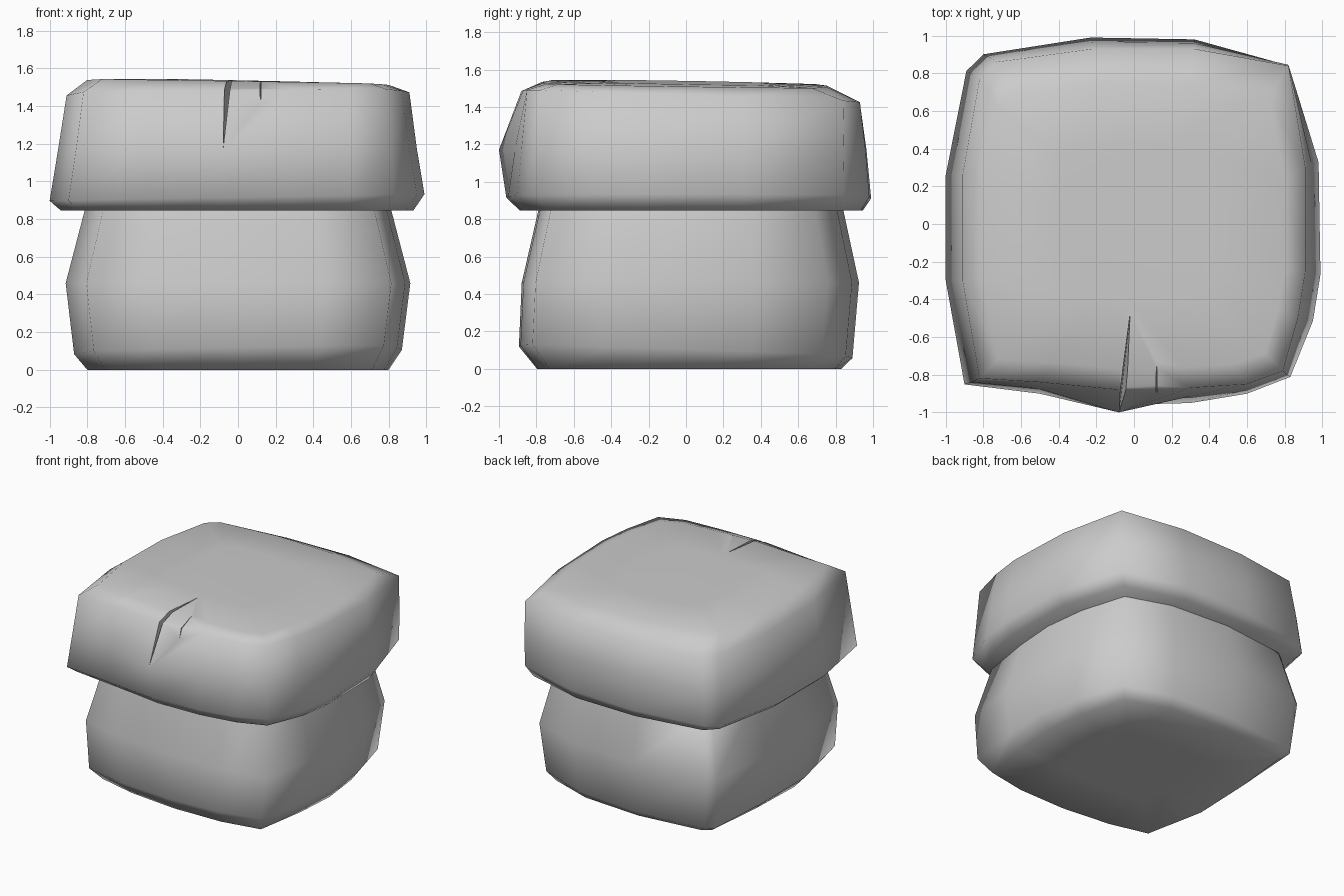
import bpy, bmesh

cube = bpy.data.objects.get("Cube")
if cube:
    bpy.data.objects.remove(cube)

stone = bpy.data.materials.new("grey stone")
stone.use_nodes = True
colour = (0.6, 0.6, 0.6, 1)
stone.diffuse_color = colour
stone.node_tree.nodes["Principled BSDF"].inputs["Base Color"].default_value = colour


def make_object(name, bm):
    bmesh.ops.recalc_face_normals(bm, faces=bm.faces)
    mesh = bpy.data.meshes.new(name)
    bm.to_mesh(mesh)
    bm.free()
    mesh.materials.append(stone)
    obj = bpy.data.objects.new(name, mesh)
    bpy.context.collection.objects.link(obj)
    return obj


def loft(name, rings):
    """Stack scaled outlines; ring = outline, z, x scale, y scale, y shift, x tilt, y tilt."""
    bm = bmesh.new()
    loops = []
    for outline, z, sx, sy, dy, tx, ty in rings:
        loops.append([bm.verts.new((x * sx, y * sy + dy, z + tx * x + ty * y))
                      for x, y in outline])
    n = len(loops[0])
    for low, high in zip(loops, loops[1:]):
        for i in range(n):
            j = (i + 1) % n
            bm.faces.new((low[i], low[j], high[j], high[i]))
    bm.faces.new(loops[0][::-1])
    bm.faces.new(loops[-1])
    return make_object(name, bm)


def cut_crack(target, name, points):
    """Carve the convex hull of a few points out of the target."""
    bm = bmesh.new()
    for p in points:
        bm.verts.new(p)
    bmesh.ops.convex_hull(bm, input=bm.verts)
    cutter = make_object(name, bm)
    cutter.hide_render = True
    cutter.hide_viewport = True
    cut = target.modifiers.new(name, "BOOLEAN")
    cut.operation = "DIFFERENCE"
    cut.solver = "EXACT"
    cut.object = cutter


def smooth(obj, angle):
    bpy.ops.object.select_all(action="DESELECT")
    obj.select_set(True)
    bpy.context.view_layer.objects.active = obj
    bpy.ops.object.shade_smooth_by_angle(angle=angle)


# Lower block: bulging at mid height
block = [(-.88, -.82), (-.5, -.91), (0, -.96), (.5, -.95), (.89, -.88),
         (.97, -.4), (1, 0), (.95, .4), (.82, .82), (.4, .96),
         (-.2, 1), (-.85, .93), (-.92, .88), (-.98, .3), (-1, -.25)]
lower_block = loft("lower_block", [
    (block, 0, .4, .4, 0, 0, 0),
    (block, 0, .8, .83, 0, 0, 0),
    (block, .09, .87, .91, -.02, .015, -.03),
    (block, .46, .915, .92, .005, 0, 0),
    (block, .9, .8, .82, .01, 0, 0)])

# Upper slab: overhangs the block and tapers to a rim, with a ridge on the front
slab_base = [(-.9, -.86), (-.5, -.91), (-.08, -.97), (.3, -.96), (.6, -.91),
             (.83, -.82), (.95, -.52), (.99, -.27), (.98, .33), (.82, .85),
             (.32, .99), (-.23, 1), (-.8, .91), (-.89, .82), (-1, .26), (-1, -.3)]
slab_rim = [(-.82, -.82), (-.5, -.84), (-.08, -.88), (.3, -.87), (.6, -.85),
            (.79, -.78), (.87, -.5), (.91, -.25), (.91, .3), (.82, .84),
            (.32, .93), (-.22, .93), (-.73, .86), (-.82, .77), (-.91, .26), (-.91, -.3)]
slab_waist = [((a + c) / 2, (b + d) / 2) for (a, b), (c, d) in zip(slab_base, slab_rim)]
slab_waist[2] = (-.08, -1)
upper_slab = loft("upper_slab", [
    (slab_base, .845, .4, .4, .02, 0, 0),
    (slab_base, .845, .94, .93, .015, 0, 0),
    (slab_base, .915, 1, .99, 0, .018, 0),
    (slab_waist, 1.17, 1, 1, 0, 0, 0),
    (slab_rim, 1.455, 1, 1, 0, .01, -.035),
    (slab_rim, 1.522, .88, .84, -.03, -.014, -.012),
    (slab_rim, 1.53, .45, .45, 0, -.01, -.008)])

# Two cracks on the front upper edge
cut_crack(upper_slab, "long_crack_cutter", [
    (-.08, -1.01, 1.17), (-.02, -.47, 1.54), (-.085, -.95, 1.6),
    (-.035, -.95, 1.6), (-.05, -.78, 1.42)])
cut_crack(upper_slab, "short_crack_cutter", [
    (.12, -.95, 1.38), (.12, -.72, 1.54), (.105, -.95, 1.6),
    (.13, -.95, 1.6), (.12, -.83, 1.46)])

for part in (lower_block, upper_slab):
    smooth(part, 1.3)
